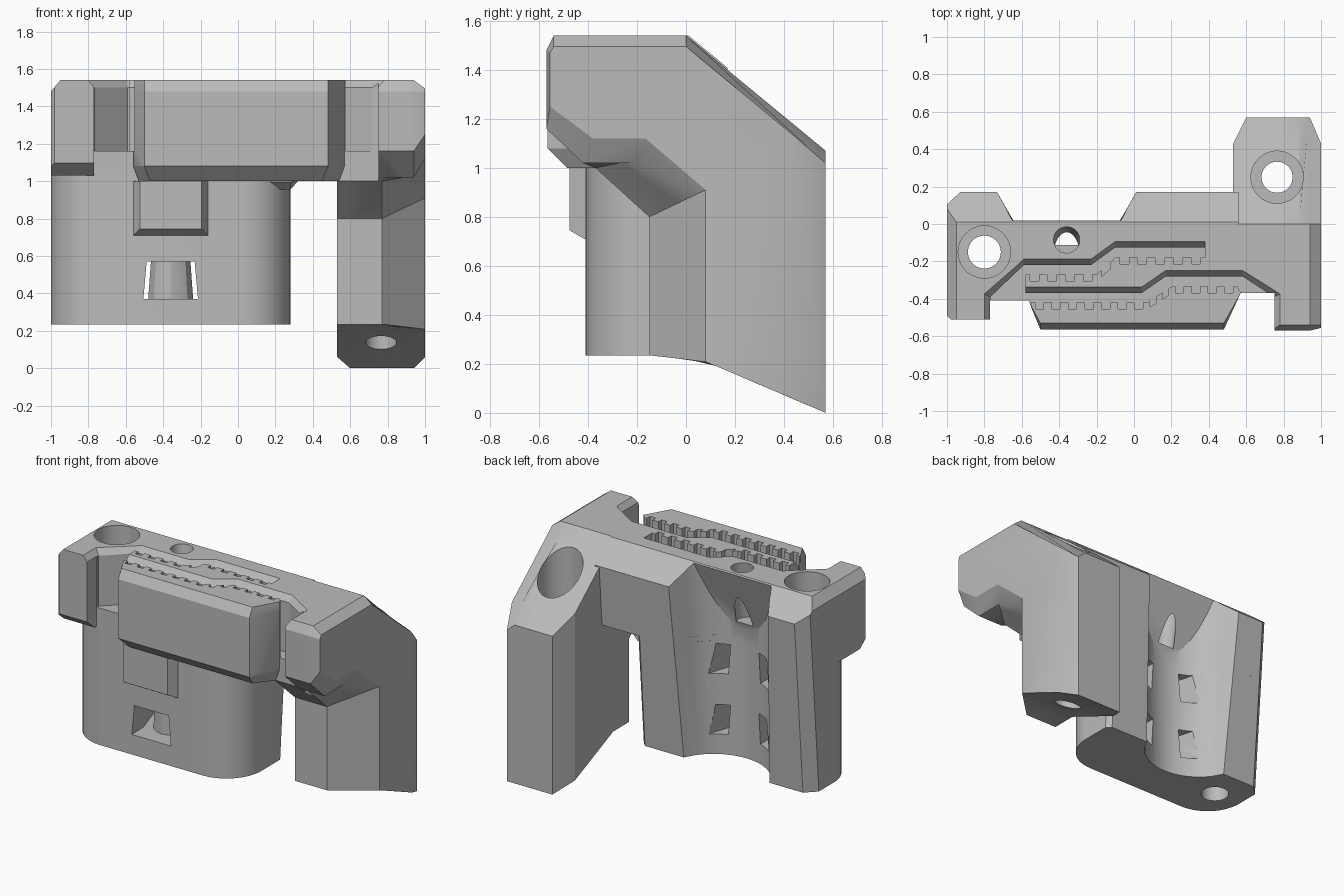
import bpy, bmesh, math

if "Cube" in bpy.data.objects:
    bpy.data.objects.remove(bpy.data.objects["Cube"], do_unlink=True)

grey = bpy.data.materials.new("plain grey")
grey.use_nodes = True
grey.diffuse_color = (0.5, 0.5, 0.5, 1)
grey.node_tree.nodes["Principled BSDF"].inputs["Base Color"].default_value = (0.5, 0.5, 0.5, 1)


def loft(name, sections, axis):
    """Closed solid through (position, outline) sections along an axis."""
    place = {"x": lambda u, v, w: (w, u, v),
             "y": lambda u, v, w: (u, w, v),
             "z": lambda u, v, w: (u, v, w)}[axis]
    bm = bmesh.new()
    rings = [[bm.verts.new(place(u, v, w)) for u, v in pts] for w, pts in sections]
    n = len(rings[0])
    for a, b in zip(rings, rings[1:]):
        for i in range(n):
            j = (i + 1) % n
            bm.faces.new((a[i], a[j], b[j], b[i]))
    bm.faces.new(rings[0])
    bm.faces.new(rings[-1])
    bmesh.ops.recalc_face_normals(bm, faces=bm.faces)
    mesh = bpy.data.meshes.new(name)
    bm.to_mesh(mesh)
    bm.free()
    mesh.materials.append(grey)
    ob = bpy.data.objects.new(name, mesh)
    bpy.context.scene.collection.objects.link(ob)
    return ob


def prism(name, pts, axis, a, b):
    return loft(name, [(a, pts), (b, pts)], axis)


def arc(cx, cy, r, start, end, n):
    angles = [math.radians(start + (end - start) * i / n) for i in range(n + 1)]
    return [(cx + r * math.cos(t), cy + r * math.sin(t)) for t in angles]


def drill(name, x, y, r, low, high, lean=0):
    ring = lambda dy: arc(x, y + dy, r, 0, 360, 40)[:-1]
    return loft(name, [(low, ring(-lean)), (high, ring(0))], "z")


def cut(part, cutters):
    for c in cutters:
        c.hide_render = True
        mod = part.modifiers.new("cut", "BOOLEAN")
        mod.operation, mod.solver, mod.object = "DIFFERENCE", "EXACT", c
        deps = bpy.context.evaluated_depsgraph_get()
        mesh = bpy.data.meshes.new_from_object(part.evaluated_get(deps))
        part.modifiers.clear()
        part.data = mesh


def comb(p, q, depth=0.035, pitch=0.094):
    """Toothed line from p to q, gaps pushed towards the front."""
    n = max(1, round(math.dist(p, q) / pitch))
    at = lambda t, d: (p[0] + (q[0] - p[0]) * t, p[1] + (q[1] - p[1]) * t - d)
    pts = [p]
    for i in range(n):
        a, b = (i + 0.25) / n, (i + 0.75) / n
        pts += [at(a, 0), at(a, depth), at(b, depth), at(b, 0)]
    return pts


# Lower bearing body: rounded front corners, back leaning forward at the bottom
def body_plan(lean):
    return (arc(-0.74, -0.15, 0.26, 180, 270, 14) + arc(0.02, -0.15, 0.26, 270, 360, 14)
            + [(0.28, 0.14 - lean), (0.25, 0.17 - lean), (-0.93, 0.17 - lean), (-1, 0.1 - lean)])

bearing_body = loft("bearing_body", [(0.235, body_plan(0.09)), (1.04, body_plan(0.028))], "z")

# Upper bridge plate with the right-hand arm
def bridge_plan(lean):
    return [(-1, -0.49), (-0.98, -0.51), (-0.77, -0.51), (-0.77, -0.41), (-0.5, -0.41), (0.5, -0.37),
            (0.56, -0.37), (0.56, 0.17 - lean), (-0.93, 0.17 - lean), (-1, 0.1 - lean)]

bridge = loft("bridge_plate", [(1.0, bridge_plan(0.031)), (1.54, bridge_plan(-0.01))], "z")

# Belt clamp block, chamfered above and below
def block_plan(front, side):
    return [(-0.56 + side, -0.42), (-0.5 + side, -0.565 + front), (0.48 - side, -0.565 + front),
            (0.57 - side, -0.37), (0.57 - side, -0.24), (-0.56 + side, -0.24)]

belt_block = loft("belt_block", [(1.0, block_plan(0.08, 0.03)), (1.08, block_plan(0, 0)),
                  (1.48, block_plan(0, 0)), (1.54, block_plan(0.035, 0))], "z")

# Left column and forward arm, lofted sideways
core = [(-0.57, 1.16), (-0.42, 1.02), (-0.37, 1.0), (-0.15, 0.8), (-0.15, 0.235), (0.02, 0.235),
        (0.57, 0), (0.57, 1.07), (0, 1.54), (-0.54, 1.54), (-0.57, 1.48)]
outer = [(-0.555, 1.25), (-0.38, 1.12), (-0.165, 1.12), (0.08, 0.91), (0.08, 0.209), (0.12, 0.192),
         (0.43, 0.06), (0.43, 1.14), (0, 1.495), (-0.54, 1.495), (-0.555, 1.47)]
inner = core[:6] + [(0.43, 0.06), (0.43, 1.185)] + core[8:]

def between(t, back_top):
    mixed = [tuple(a + (b - a) * t for a, b in zip(p, q)) for p, q in zip(core[3:6], outer[3:6])]
    return core[:2] + [(-0.37 + 0.2 * t, 1.02)] + mixed + [core[6], (0.57, back_top)] + core[8:]

column = loft("column_and_arm", [(0.53, inner), (0.6, core), (0.77, core), (0.885, between(0.5, 1.07)),
              (0.94, between(0.74, 1.02)), (1, outer)], "x")

# Raised pad below the clamp block
pad = lambda d: [(-0.56 + d, 0.71 + d), (-0.16 - d, 0.71 + d), (-0.16 - d, 1.0), (-0.56 + d, 1.0)]
loft("front_pad", [(-0.40, pad(0)), (-0.415, pad(0)), (-0.475, pad(0.035))], "y")

# Small gusset where the body meets the bridge
gusset = lambda z: [(0.15, z), (0.28, z), (0.325, 1.005), (0.11, 1.005)]
loft("gap_gusset", [(-0.36, gusset(0.995)), (-0.31, gusset(0.955)), (0.12, gusset(0.955))], "y")

# Cutter: toothed belt slots and open notches, top edges bevelled
teeth_a = (comb((0.38, -0.18), (-0.1, -0.18)) + comb((-0.1, -0.18), (-0.2, -0.27))
           + comb((-0.2, -0.27), (-0.58, -0.27)) + [(-0.58, -0.27)])
teeth_b = ([(0.6, -0.7), (0.575, -0.37)] + comb((0.55, -0.335), (0.2, -0.335))
           + comb((0.2, -0.335), (0.07, -0.42)) + comb((0.07, -0.42), (-0.55, -0.42))
           + [(-0.55, -0.42), (-0.6, -0.7)])

def slot_plan(s):
    wall_a = [(-0.59, -0.22), (-0.23, -0.22), (-0.1, -0.125), (0.38, -0.125)]
    wall_b = [(-0.58, -0.37), (0.04, -0.37), (0.17, -0.28), (0.58, -0.28)]
    move = lambda pts: [(x, y + s) for x, y in pts]
    return ([(-0.768 - s, -0.7), (-0.768 - s, -0.39 + s / 2)] + move(wall_a) + teeth_a + move(wall_b)
            + [(0.748 + s, -0.39 + s / 2), (0.748 + s, -0.7)] + teeth_b)

slots = loft("slot_cutter", [(1.16, slot_plan(0)), (1.5, slot_plan(0)), (1.55, slot_plan(0.04))], "z")

# Cutter: bearing channel with a slanted ceiling and flared mouth
def channel_plan(lean):
    start = math.degrees(math.asin((-0.125 - lean) / 0.355))
    half = 0.355 * math.cos(math.radians(start))
    right = [(half + 0.04, 0.17 - lean), (half + 0.1, 0.28 - lean)]
    flare = right + [(-x, y) for x, y in reversed(right)]
    return arc(-0.36, 0.225, 0.355, -180 - start, start, 36) + [(x - 0.36, y) for x, y in flare]

channel = loft("channel_cutter", [(0.1, channel_plan(0.1)), (1.5, channel_plan(0))], "z")
for v in channel.data.vertices:
    if v.co.z > 1:
        v.co.z = 1.1 + 2.93 * (v.co.y + 0.13)

# Cutters: strap tunnels around a curved pillar
def strap(front, low):
    pillar = [(-0.24, -0.2), (-0.27, -0.26), (-0.32, -0.29), (-0.36, -0.3),
              (-0.4, -0.29), (-0.45, -0.26), (-0.48, -0.2)]
    pts = ([(-0.5, front), (-0.22, front), (-0.21, -0.28), (-0.12, 0), (-0.24, 0)] + pillar
           + [(-0.48, 0), (-0.6, 0), (-0.51, -0.28)])
    top = [(-0.36 + (x + 0.36) * 0.88, y) for x, y in pts]
    return loft("strap_cutter", [(low, pts), (low + 0.2, top)], "z")

straps = [strap(-0.6, 0.37), strap(-0.36, 0.78)]

# Cutters: bolt holes, counterbores and edge bevels
left_bolt = [drill("bolt_cutter", -0.8, -0.15, 0.088, -0.2, 1.8),
             drill("bore_cutter", -0.8, -0.15, 0.14, 0.9, 1.8)]
right_bolt = [drill("bolt_cutter", 0.765, 0.25, 0.083, -0.2, 1.8),
              drill("bore_cutter", 0.765, 0.25, 0.14, 0.75, 1.8)]
pin = drill("pin_cutter", -0.36, -0.045, 0.07, 1.15, 1.8, lean=0.1)
back_slope = prism("slope_cutter", [(0.01, 1.54), (0.3, 1.301), (0.3, 1.7), (-0.02, 1.7), (-0.02, 1.565)],
                   "x", -1.2, 0.7)
side_bevel = prism("bevel_cutter", [(-1.01, 1.468), (-0.94, 1.552), (-1.01, 1.6)], "y", -0.7, 0.3)
arm_under = prism("arm_cutter", [(-0.53, 1.114), (-0.43, 1.03), (-0.1, 1.03), (-0.1, 0.9), (-0.53, 0.9)],
                  "x", -1.1, -0.57)
arm_gap = prism("gap_cutter", [(0.4, -0.7), (0.75, -0.7), (0.75, -0.37), (0.4, -0.37)], "z", 0.9, 1.7)

cut(bearing_body, left_bolt + [channel] + straps)
cut(bridge, [back_slope, side_bevel, arm_under, channel, slots, pin] + left_bolt)
cut(belt_block, [slots])
cut(column, [arm_gap, slots] + right_bolt)

for ob in [o for o in bpy.data.objects if "_cutter" in o.name]:
    bpy.data.objects.remove(ob, do_unlink=True)

# Smooth the round walls, keep edges sharp
bpy.ops.object.select_all(action="DESELECT")
for ob in bpy.context.scene.objects:
    if ob.type == "MESH":
        ob.select_set(True)
        bpy.context.view_layer.objects.active = ob
bpy.ops.object.shade_smooth_by_angle(angle=math.radians(25))
